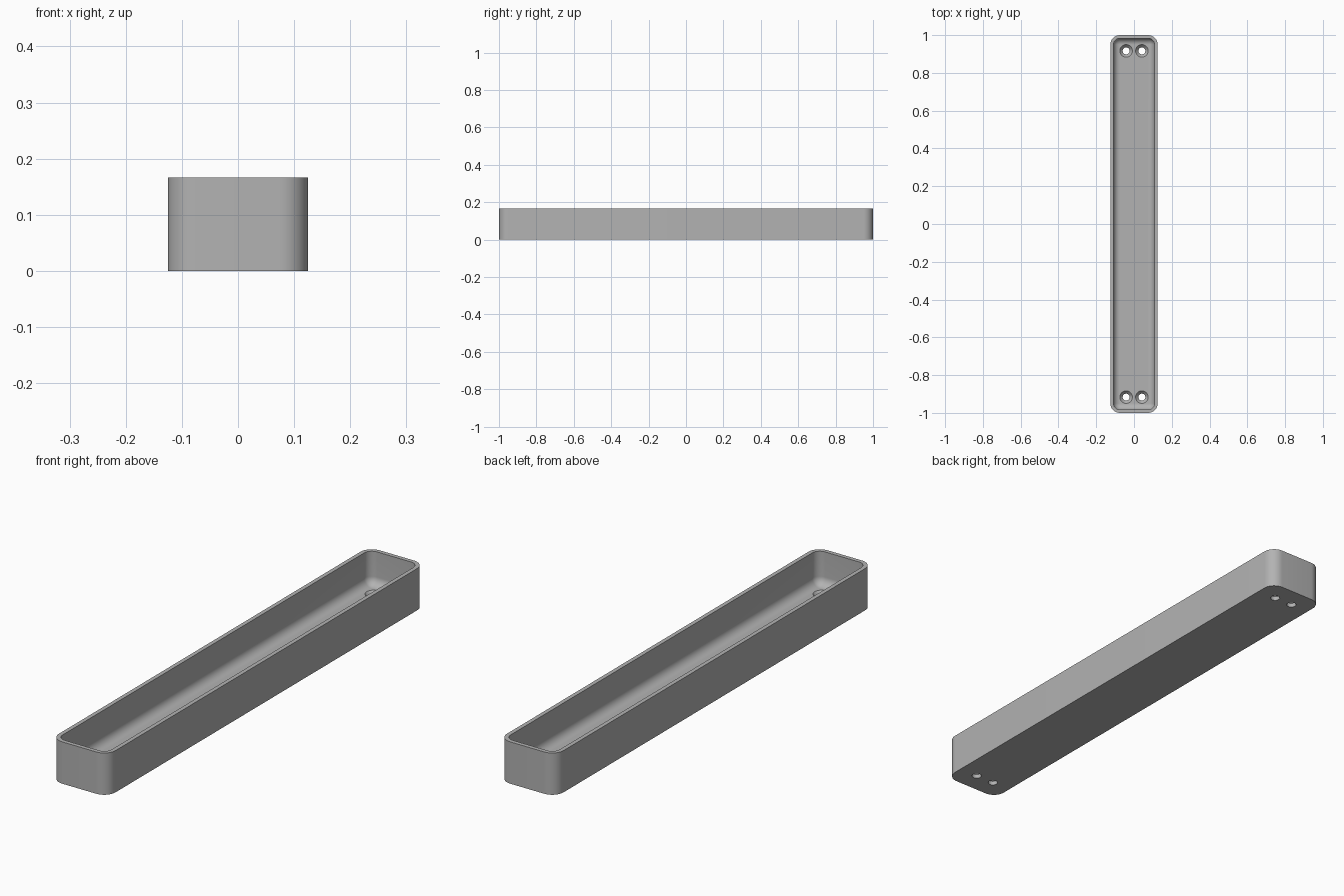
import bpy, bmesh, math

cube = bpy.data.objects.get("Cube")
if cube:
    bpy.data.objects.remove(cube, do_unlink=True)

U = 1 / 60                       # sizing module: the tray is 120 modules long
HALF_X, HALF_Y, HEIGHT = 7.5 * U, 60 * U, 10 * U
CORNER, WALL, FLOOR, FILLET = 3 * U, U, 2 * U, 2 * U
SEG = 12                         # segments per quarter round

grey = bpy.data.materials.new("grey plastic")
grey.use_nodes = True
colour = (0.45, 0.45, 0.45, 1)
grey.diffuse_color = colour
grey.node_tree.nodes["Principled BSDF"].inputs["Base Color"].default_value = colour


def make_object(name, bm):
    bmesh.ops.remove_doubles(bm, verts=bm.verts, dist=1e-5)
    bmesh.ops.recalc_face_normals(bm, faces=bm.faces)
    mesh = bpy.data.meshes.new(name)
    bm.to_mesh(mesh)
    bm.free()
    mesh.materials.append(grey)
    obj = bpy.data.objects.new(name, mesh)
    bpy.context.collection.objects.link(obj)
    return obj


def rounded_ring(bm, inset, z):
    """Rounded rectangle of the tray outline, moved inwards by inset."""
    r = CORNER - inset
    ring = []
    for i, (sx, sy) in enumerate([(1, 1), (-1, 1), (-1, -1), (1, -1)]):
        for k in range(SEG + 1):
            a = (i + k / SEG) * math.pi / 2
            ring.append(bm.verts.new((sx * (HALF_X - CORNER) + r * math.cos(a),
                                      sy * (HALF_Y - CORNER) + r * math.sin(a), z)))
    return ring


def circle_ring(bm, x, y, r, z, n=32):
    return [bm.verts.new((x + r * math.cos(2 * math.pi * k / n),
                          y + r * math.sin(2 * math.pi * k / n), z)) for k in range(n)]


def skin(bm, rings):
    """Join neighbouring rings and cap both ends."""
    for a, b in zip(rings, rings[1:]):
        for k in range(len(a)):
            j = (k + 1) % len(a)
            bm.faces.new((a[k], a[j], b[j], b[k]))
    bm.faces.new(rings[0])
    bm.faces.new(rings[-1])


# Tray: outer wall, rim, inner wall, rounded floor edge
bm = bmesh.new()
section = [(0, 0), (0, HEIGHT), (WALL, HEIGHT)]
for k in range(SEG + 1):
    a = k / SEG * math.pi / 2
    section.append((WALL + FILLET * (1 - math.cos(a)), FLOOR + FILLET * (1 - math.sin(a))))
# the last ring collapses to the floor rectangle
skin(bm, [rounded_ring(bm, inset, z) for inset, z in section])
tray = make_object("tray", bm)

# Countersunk screw holes, two at each end
bm = bmesh.new()
hole = [(1.1, -1), (1.1, 1), (2, 2), (2, 3)]
for x in (-2.5, 2.5):
    for y in (-55, 55):
        skin(bm, [circle_ring(bm, x * U, y * U, r * U, z * U) for r, z in hole])
cutter = make_object("screw_hole_cutter", bm)
cutter.hide_render = True

cut = tray.modifiers.new("screw holes", "BOOLEAN")
cut.operation = "DIFFERENCE"
cut.solver = "EXACT"
cut.object = cutter
bpy.context.view_layer.objects.active = tray
tray.select_set(True)
cutter.select_set(False)
bpy.ops.object.modifier_apply(modifier=cut.name)
bpy.data.objects.remove(cutter, do_unlink=True)
bpy.ops.object.shade_smooth_by_angle(angle=math.radians(30))
